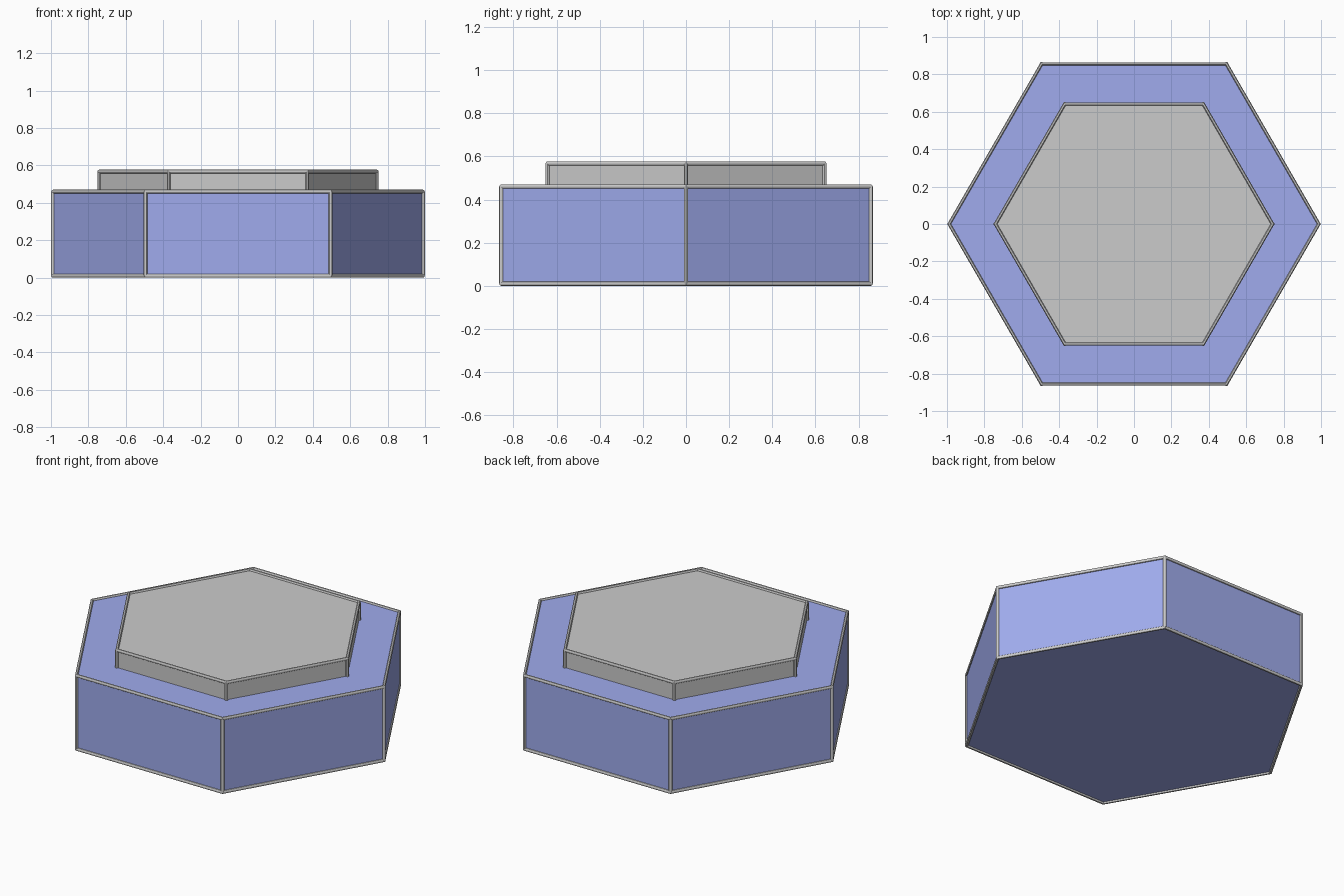
import bpy, bmesh
from math import cos, sin, pi

if "Cube" in bpy.data.objects:
    bpy.data.objects.remove(bpy.data.objects["Cube"])

ROD = 0.01  # radius of the edge trim


def hexagon(r, z):
    return [(r * cos(i * pi / 3), r * sin(i * pi / 3), z) for i in range(6)]


def hex_block(name, r, z0, z1, mat=None):
    bm = bmesh.new()
    lo = [bm.verts.new(p) for p in hexagon(r, z0)]
    hi = [bm.verts.new(p) for p in hexagon(r, z1)]
    bm.faces.new(lo[::-1])
    bm.faces.new(hi)
    for i in range(6):
        j = (i + 1) % 6
        bm.faces.new((lo[i], lo[j], hi[j], hi[i]))
    me = bpy.data.meshes.new(name)
    bm.to_mesh(me)
    bm.free()
    ob = bpy.data.objects.new(name, me)
    bpy.context.collection.objects.link(ob)
    if mat:
        me.materials.append(mat)


def edge_trim(name, r, z0, z1):
    cu = bpy.data.curves.new(name, 'CURVE')
    cu.dimensions = '3D'
    cu.bevel_depth = ROD
    cu.bevel_resolution = 4
    cu.use_fill_caps = True
    lo, hi = hexagon(r, z0), hexagon(r, z1)
    paths = [(lo, True), (hi, True)] + [([a, b], False) for a, b in zip(lo, hi)]
    for pts, closed in paths:
        s = cu.splines.new('POLY')
        s.points.add(len(pts) - 1)
        for p, co in zip(s.points, pts):
            p.co = (*co, 1)
        s.use_cyclic_u = closed
    ob = bpy.data.objects.new(name, cu)
    bpy.context.collection.objects.link(ob)
    bpy.ops.object.select_all(action='DESELECT')
    ob.select_set(True)
    bpy.context.view_layer.objects.active = ob
    bpy.ops.object.convert(target='MESH')
    bpy.ops.object.shade_smooth_by_angle()


blue = bpy.data.materials.new("blue")
blue.diffuse_color = (0.35, 0.41, 0.85, 1)
blue.use_nodes = True
blue.node_tree.nodes["Principled BSDF"].inputs["Base Color"].default_value = blue.diffuse_color

# Wide blue base with grey edge trim
hex_block("base", 0.9885, ROD, 0.46, blue)
edge_trim("base_trim", 0.9885, ROD, 0.46)

# Smaller grey plate, sunk slightly into the base
hex_block("top_plate", 0.741, 0.44, 0.567)
edge_trim("top_plate_trim", 0.741, 0.44, 0.567)
